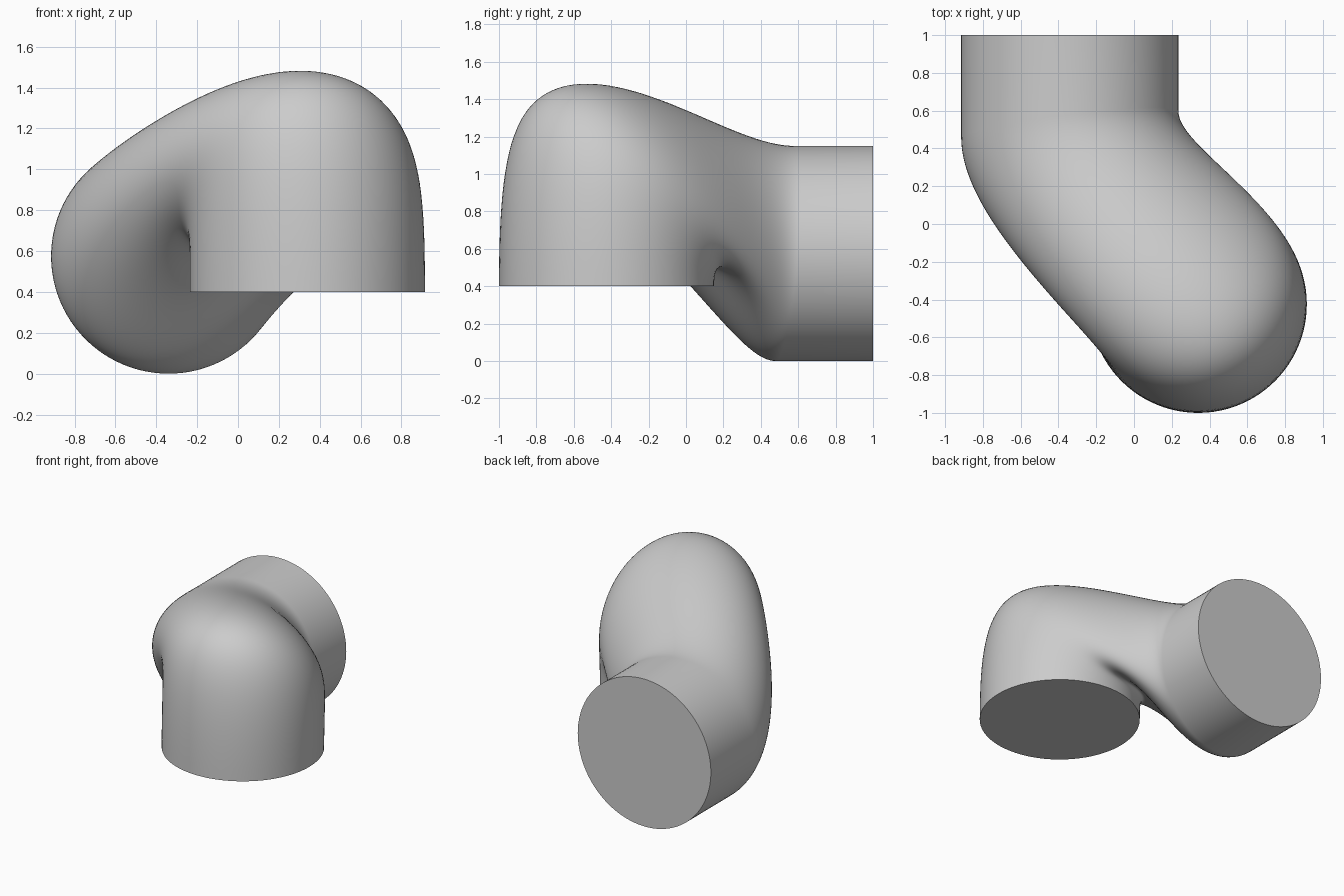
import bpy, bmesh, math
from mathutils import Vector

if "Cube" in bpy.data.objects:
    bpy.data.objects.remove(bpy.data.objects["Cube"])

R = 0.575          # pipe radius
SIDES = 96         # points around the pipe
STEPS = 56         # rings along the bend
TWIST = math.radians(53)             # turn of the lower opening against the back one
BACK = Vector((-0.34, 1.0, R))       # centre of the back opening
FOOT = Vector((0.34, -0.425, 0.4))   # centre of the lower opening


def hermite(p0, m0, p1, m1, s):
    s2, s3 = s * s, s * s * s
    return (p0 * (2 * s3 - 3 * s2 + 1) + m0 * (s3 - 2 * s2 + s)
            + p1 * (3 * s2 - 2 * s3) + m1 * (s3 - s2))


def lengthwise_line(t):
    """One line along the pipe: straight collar, then a bend down to the foot."""
    c, n = math.cos(t), math.sin(t)
    rim = BACK + Vector((R * c, 0, R * n))
    start = Vector((rim.x, 0.53 + 0.07 * c + 0.05 * n, rim.z))
    f = TWIST - t
    end = FOOT + Vector((R * math.cos(f), R * math.sin(f), 0))
    chord = (end - start).length
    run = -chord * (0.97 - 0.10 * c - 0.12 * n)
    drop = -3.13 * (chord - 0.19)
    points = [rim]
    for i in range(STEPS + 1):
        s = i / STEPS
        h = s + 0.4 * s * s * (1 - s)       # sideways travel leads the drop
        bulge = 0.035 * 16 * (s * (1 - s)) ** 2
        points.append(Vector((hermite(start.x, 0, end.x, 0, h) + bulge,
                              hermite(start.y, run, end.y, 0, h) + bulge,
                              hermite(start.z, 0, end.z, drop, s))))
    return points


# Pipe skin
bm = bmesh.new()
lines = [[bm.verts.new(p) for p in lengthwise_line(2 * math.pi * k / SIDES)]
         for k in range(SIDES)]
for k in range(SIDES):
    a, b = lines[k], lines[(k + 1) % SIDES]
    for i in range(len(a) - 1):
        bm.faces.new((a[i], a[i + 1], b[i + 1], b[i]))

# Flat end caps
bm.faces.new([ln[0] for ln in lines])
bm.faces.new([ln[-1] for ln in reversed(lines)])
bm.normal_update()

# Make the back cap face outward, with the skin wound to match
back_cap = [f for f in bm.faces if len(f.verts) == SIDES and f.calc_center_median().y > 0.9][0]
if back_cap.normal.y < 0:
    bmesh.ops.reverse_faces(bm, faces=bm.faces[:])

mesh = bpy.data.meshes.new("pipe_elbow")
bm.to_mesh(mesh)
bm.free()
pipe = bpy.data.objects.new("pipe_elbow", mesh)
bpy.context.collection.objects.link(pipe)

grey = bpy.data.materials.new("plain_grey")
grey.diffuse_color = (0.6, 0.6, 0.6, 1)
grey.use_nodes = True
grey.node_tree.nodes["Principled BSDF"].inputs["Base Color"].default_value = grey.diffuse_color
mesh.materials.append(grey)

bpy.context.view_layer.objects.active = pipe
pipe.select_set(True)
bpy.ops.object.shade_smooth_by_angle(angle=math.radians(40))
